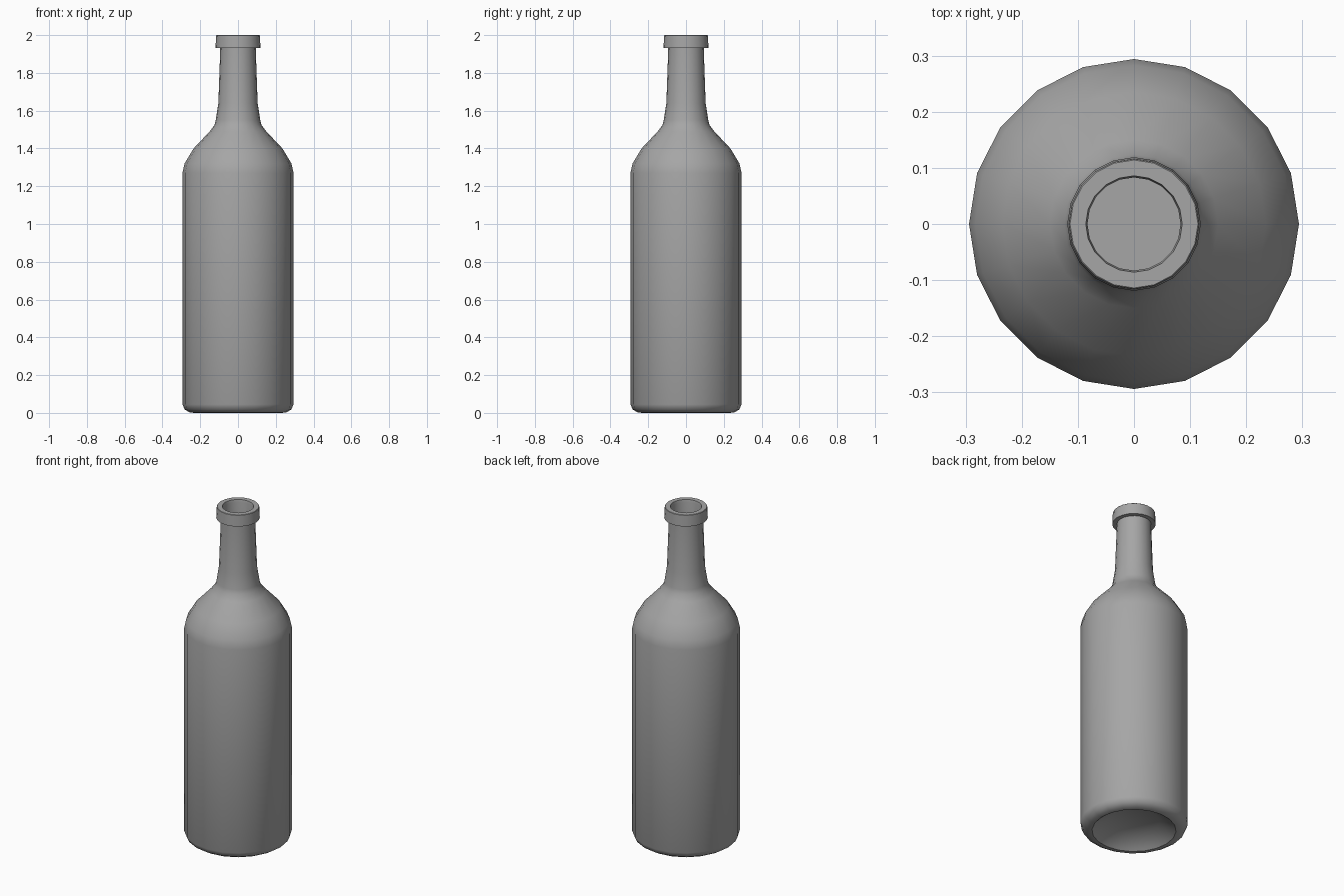
import bpy, bmesh, math

cube = bpy.data.objects.get("Cube")
if cube:
    bpy.data.objects.remove(cube, do_unlink=True)

SIDES = 20


def make_material(name, grey):
    mat = bpy.data.materials.new(name)
    mat.use_nodes = True
    colour = (grey, grey, grey, 1)
    mat.diffuse_color = colour
    bsdf = mat.node_tree.nodes["Principled BSDF"]
    bsdf.inputs["Base Color"].default_value = colour
    bsdf.inputs["Roughness"].default_value = 0.6
    return mat


def lathe(name, profile, mat):
    """Revolve a (radius, height) profile around z and cap both ends."""
    bm = bmesh.new()
    rings = []
    for r, z in profile:
        ring = []
        for i in range(SIDES):
            a = math.tau * i / SIDES
            ring.append(bm.verts.new((r * math.cos(a), r * math.sin(a), z)))
        rings.append(ring)
    for low, high in zip(rings, rings[1:]):
        for i in range(SIDES):
            j = (i + 1) % SIDES
            bm.faces.new((low[i], low[j], high[j], high[i]))
    bm.faces.new(rings[0])
    bm.faces.new(rings[-1])
    bmesh.ops.recalc_face_normals(bm, faces=bm.faces)
    mesh = bpy.data.meshes.new(name)
    bm.to_mesh(mesh)
    bm.free()
    mesh.materials.append(mat)
    obj = bpy.data.objects.new(name, mesh)
    bpy.context.collection.objects.link(obj)
    bpy.ops.object.select_all(action='DESELECT')
    obj.select_set(True)
    bpy.context.view_layer.objects.active = obj
    bpy.ops.object.shade_smooth_by_angle(angle=math.radians(42))
    return obj


# Recessed underside and rounded base edge
base = [(0.138, 0.06), (0.215, 0.012), (0.23, 0.0), (0.255, 0.002),
        (0.282, 0.018), (0.294, 0.045)]
# Straight side and curved shoulder
body = [(0.294, 1.27), (0.283, 1.32), (0.235, 1.40), (0.15, 1.49), (0.124, 1.525)]
# Tapering neck
neck = [(0.118, 1.55), (0.104, 1.64), (0.094, 1.925)]
# Collar around the mouth
lip = [(0.094, 1.932), (0.119, 1.932), (0.116, 1.998), (0.114, 2.0), (0.086, 2.0)]
# Hollow inside of the neck
bore = [(0.083, 1.985), (0.083, 1.65)]

lathe("bottle", base + body + neck + lip + bore, make_material("plain grey", 0.38))
